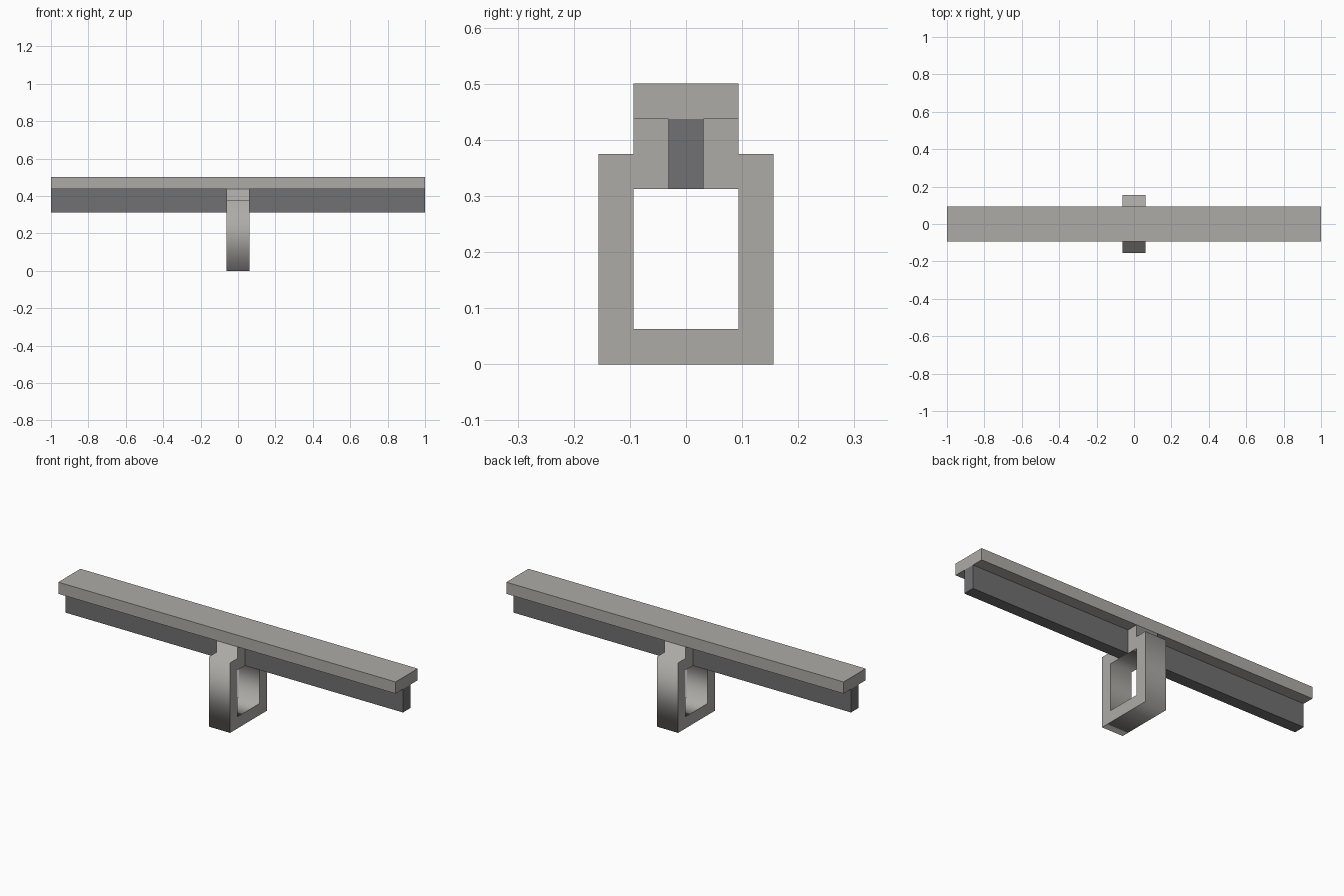
import bpy
import bmesh
from math import radians
from mathutils import Matrix, Vector

U = 1 / 32  # building module

if "Cube" in bpy.data.objects:
    bpy.data.objects.remove(bpy.data.objects["Cube"], do_unlink=True)


def material(name, color):
    mat = bpy.data.materials.new(name)
    mat.use_nodes = True
    mat.diffuse_color = (*color, 1)
    mat.node_tree.nodes["Principled BSDF"].inputs["Base Color"].default_value = (*color, 1)
    return mat


def box(name, low, high, mat):
    """Box between two corners given in modules."""
    low, high = Vector(low) * U, Vector(high) * U
    bm = bmesh.new()
    size = Matrix.Diagonal((*(high - low), 1))
    bmesh.ops.create_cube(bm, size=1, matrix=Matrix.Translation((low + high) / 2) @ size)
    mesh = bpy.data.meshes.new(name)
    bm.to_mesh(mesh)
    bm.free()
    mesh.materials.append(mat)
    obj = bpy.data.objects.new(name, mesh)
    bpy.context.collection.objects.link(obj)
    return obj


def extruded_profile(name, half_outlines, half_depth, mat):
    """Mirrored (y, z) outlines, later ones cutting holes, extruded along x."""
    curve = bpy.data.curves.new(name, "CURVE")
    curve.dimensions = "2D"
    curve.fill_mode = "BOTH"
    curve.extrude = half_depth * U
    for half in half_outlines:
        points = half + [(-y, z) for y, z in reversed(half)]
        spline = curve.splines.new("POLY")
        spline.points.add(len(points) - 1)
        for point, (y, z) in zip(spline.points, points):
            point.co = (y * U, z * U, 0, 1)
        spline.use_cyclic_u = True
    curve.materials.append(mat)
    obj = bpy.data.objects.new(name, curve)
    obj.rotation_euler = (radians(90), 0, radians(90))
    bpy.context.collection.objects.link(obj)
    bpy.ops.object.select_all(action="DESELECT")
    obj.select_set(True)
    bpy.context.view_layer.objects.active = obj
    bpy.ops.object.convert(target="MESH")
    return obj


stone = material("light warm grey", (0.42, 0.41, 0.39))
dark = material("dark grey", (0.165, 0.16, 0.168))

# Long top slab
box("top_slab", (-32, -3, 14), (32, 3, 16), stone)

# Narrow dark beam under the slab, on each side of the bracket
box("left_beam", (2, -1, 10), (32, 1, 14), dark)
box("right_beam", (-32, -1, 10), (-2, 1, 14), dark)

# Hanging bracket: stepped outline with a rectangular opening
outline = [(5, 0), (5, 12), (3, 12), (3, 14)]
opening = [(3, 2), (3, 10)]
extruded_profile("bracket", [outline, opening], 2, stone)
